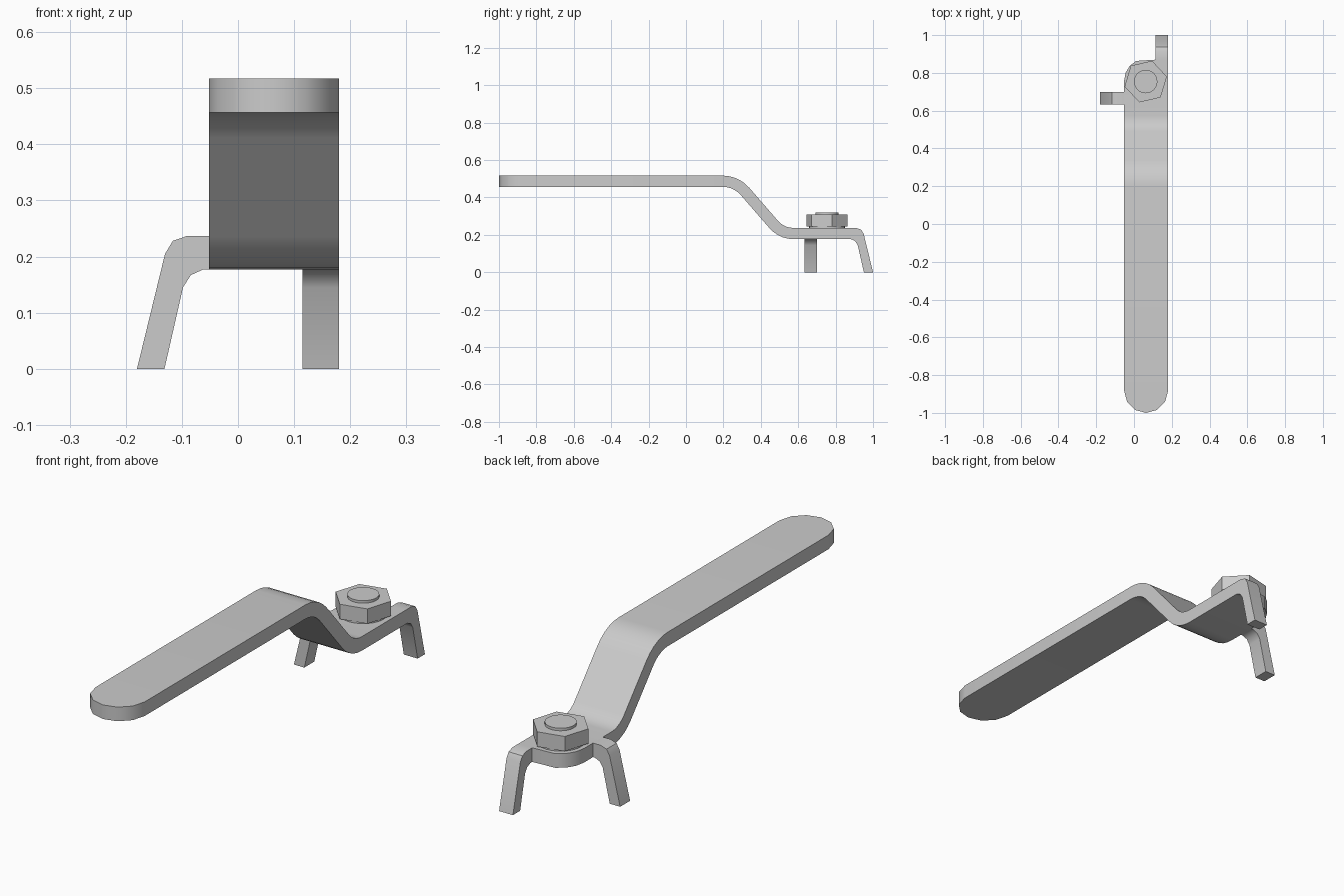
import bpy, bmesh, math
from mathutils import Vector

if "Cube" in bpy.data.objects:
    bpy.data.objects.remove(bpy.data.objects["Cube"])

CX, HW = 0.064, 0.116            # bar centre line and half width
TOP, T = 0.237, 0.06             # head plate top, plate thickness


def finish(name, bm):
    bmesh.ops.remove_doubles(bm, verts=bm.verts, dist=1e-5)
    bmesh.ops.recalc_face_normals(bm, faces=bm.faces)
    me = bpy.data.meshes.new(name)
    bm.to_mesh(me)
    bm.free()
    ob = bpy.data.objects.new(name, me)
    bpy.context.collection.objects.link(ob)
    bpy.ops.object.select_all(action='DESELECT')
    ob.select_set(True)
    bpy.context.view_layer.objects.active = ob
    bpy.ops.object.shade_smooth_by_angle(angle=math.radians(35))
    return ob


def loft(name, rings):
    """Join four-cornered rings into a closed strip."""
    bm = bmesh.new()
    vs = [[bm.verts.new(p) for p in r] for r in rings]
    for a, b in zip(vs, vs[1:]):
        for i in range(4):
            j = (i + 1) % 4
            bm.faces.new((a[i], a[j], b[j], b[i]))
    bm.faces.new(vs[0])
    bm.faces.new(vs[-1])
    bmesh.ops.dissolve_degenerate(bm, dist=1e-5, edges=bm.edges)
    return finish(name, bm)


def section(top, bot, xl, xr):
    return [(xl, *top), (xr, *top), (xr, *bot), (xl, *bot)]


def bend(corner, a0, a1, radius, steps=5):
    """Rounded corner: list of (y, z, direction angle)."""
    t = radius * math.tan(abs(a1 - a0) / 2)
    s = 1 if a1 > a0 else -1
    y0, z0 = corner[0] - t * math.cos(a0), corner[1] - t * math.sin(a0)
    cy, cz = y0 - s * radius * math.sin(a0), z0 + s * radius * math.cos(a0)
    out = []
    for i in range(steps + 1):
        a = a0 + (a1 - a0) * i / steps
        out.append((cy + s * radius * math.sin(a), cz - s * radius * math.cos(a), a))
    return out


# leg bend: (reach, z) on the outer and inner faces, reach measured outwards
outer = [(0, .237), (.040, .237), (.066, .228), (.080, .205), (.130, 0)]
inner = [(0, .177), (.012, .177), (.034, .167), (.048, .145), (.081, 0)]

# lever bar: rounded grip end, double bend, rounded head, rear leg
rings = []
for k in range(4):
    a = math.radians(30 * k)
    y, w = -1 + HW - HW * math.cos(a), HW * math.sin(a)
    rings.append(section((y, .517), (y, .517 - T), CX - w, CX + w))
slope = -math.atan2(.28, .243)
for y, z, a in bend((.268, .487), 0, slope, .16) + bend((.511, .207), slope, 0, .14):
    n = Vector((-math.sin(a), math.cos(a))) * T / 2
    rings.append(section((y + n.x, z + n.y), (y - n.x, z - n.y), CX - HW, CX + HW))
for deg in (0, 21, 42, 63):
    a = math.radians(deg)
    y = .76 + HW * math.sin(a)
    rings.append(section((y, TOP), (y, TOP - T), CX - HW * math.cos(a), CX + HW))
for o, i in zip(outer, inner):
    rings.append(section((.87 + o[0], o[1]), (.87 + i[0], i[1]), .115, CX + HW))
loft("lever_bar", rings)

# side leg
y0, y1 = .633, .70
loft("side_leg", [[(-.05 - o[0], y0, o[1]), (-.05 - o[0], y1, o[1]),
                   (-.05 - i[0], y1, i[1]), (-.05 - i[0], y0, i[1])]
                  for o, i in zip(outer, inner)])


# washer, hexagonal nut and bolt end
def disc(name, radius, z0, z1, sides, turn=0):
    bm = bmesh.new()
    bmesh.ops.create_cone(bm, cap_ends=True, segments=sides, radius1=radius,
                          radius2=radius, depth=z1 - z0)
    for v in bm.verts:
        v.co.z += (z0 + z1) / 2
    ob = finish(name, bm)
    ob.location = (CX - .002, .754, 0)
    ob.rotation_euler.z = math.radians(turn)


disc("washer", .096, .232, .246, 24)
disc("hex_nut", .115, .245, .308, 6, 13 - 90)
disc("bolt_end", .062, .30, .319, 24)
